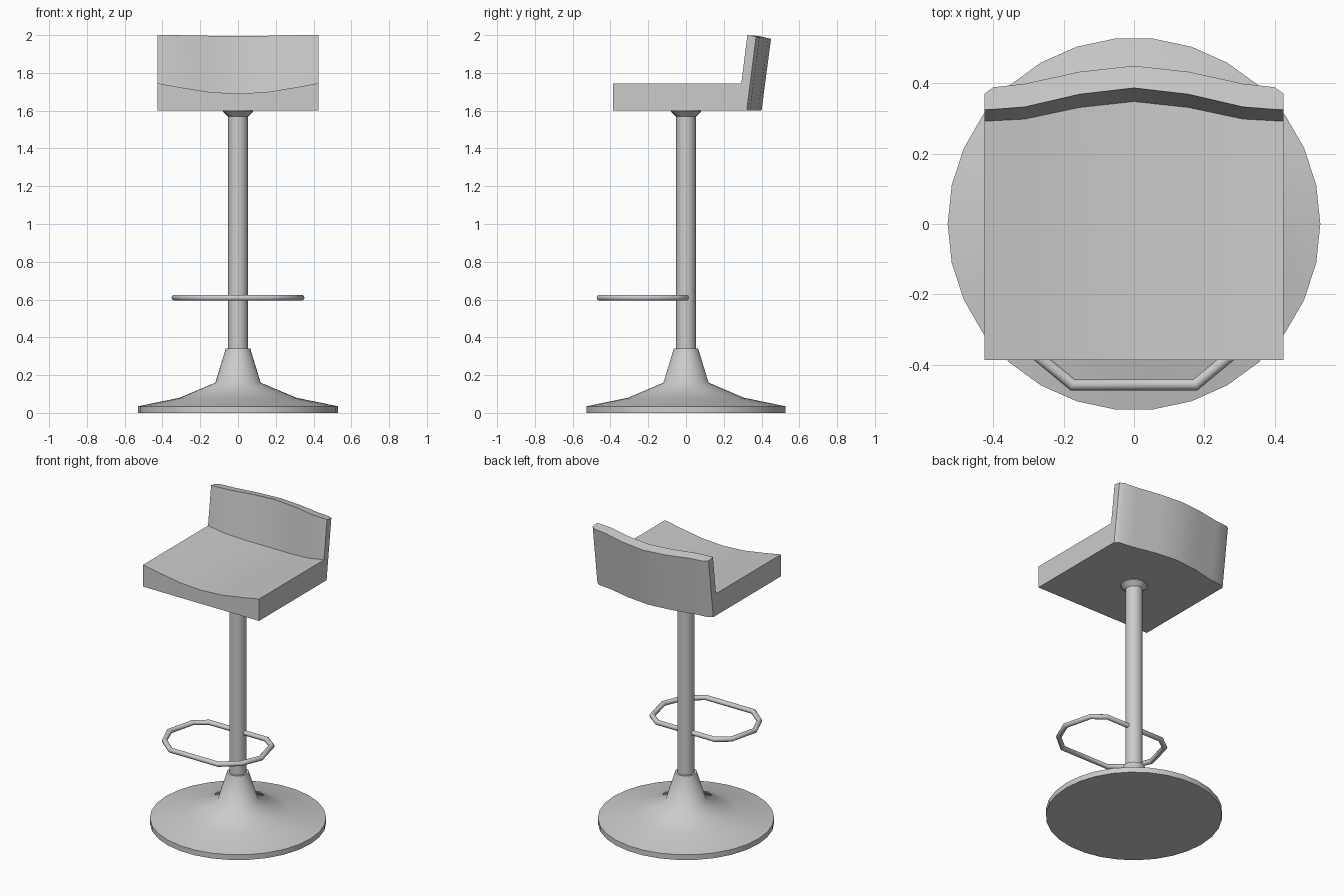
import bpy, bmesh, math

if "Cube" in bpy.data.objects:
    bpy.data.objects.remove(bpy.data.objects["Cube"])


def finish(name, verts, faces, angle=40):
    mesh = bpy.data.meshes.new(name)
    mesh.from_pydata(verts, [], faces)
    bm = bmesh.new()
    bm.from_mesh(mesh)
    bmesh.ops.recalc_face_normals(bm, faces=bm.faces)
    bm.to_mesh(mesh)
    bm.free()
    ob = bpy.data.objects.new(name, mesh)
    bpy.context.collection.objects.link(ob)
    bpy.ops.object.select_all(action='DESELECT')
    ob.select_set(True)
    bpy.context.view_layer.objects.active = ob
    bpy.ops.object.shade_smooth_by_angle(angle=math.radians(angle))
    return ob


def loft(name, rings, closed=False, angle=40):
    """Skin equal-length closed rings; cap the ends unless closed."""
    n, m = len(rings[0]), len(rings)
    verts = [p for r in rings for p in r]
    faces = []
    for i in range(m if closed else m - 1):
        a, b = i * n, (i + 1) % m * n
        faces += [(a + k, a + (k + 1) % n, b + (k + 1) % n, b + k) for k in range(n)]
    if not closed:
        faces += [tuple(range(n)), tuple(range((m - 1) * n, m * n))]
    return finish(name, verts, faces, angle)


def lathe(name, profile, sides, angle=40):
    step = math.tau / sides
    return loft(name, [[(r * math.cos(k * step), r * math.sin(k * step), z)
                        for k in range(sides)] for r, z in profile], angle=angle)


# Trumpet base, column and mounting flange
lathe("base", [(0.53, 0), (0.53, 0.035), (0.31, 0.08), (0.12, 0.16),
               (0.065, 0.34), (0.05, 0.34)], 30, 58)
lathe("column", [(0.052, 0.3), (0.052, 1.6)], 24)
lathe("flange", [(0.052, 1.568), (0.08, 1.595), (0.08, 1.605)], 24)

# Footrest: closed tube loop passing through the column
half = [(0.21, 0), (0.29, -0.06), (0.335, -0.24), (0.28, -0.37), (0.175, -0.457)]
path = half + [(-x, y) for x, y in reversed(half)]
rings = []
for i, (x, y) in enumerate(path):
    (px, py), (nx, ny) = path[i - 1], path[(i + 1) % len(path)]
    d1 = math.atan2(y - py, x - px)
    d2 = math.atan2(ny - y, nx - x)
    turn = (d2 - d1 + math.pi) % math.tau - math.pi
    side = d1 + turn / 2 + math.pi / 2
    miter = 1 / math.cos(turn / 2)
    ring = []
    for k in range(10):
        t = k * math.tau / 10
        o = 0.016 * math.cos(t) * miter
        ring.append((x + o * math.cos(side), y + o * math.sin(side),
                     0.61 + 0.016 * math.sin(t)))
    rings.append(ring)
loft("footrest", rings, closed=True, angle=60)

# Shared stations across the width: x, seat top z, backrest front y, back y
right = [(0, 1.69, 0.387, 0.45), (0.155, 1.699, 0.369, 0.433),
         (0.31, 1.724, 0.333, 0.399), (0.40, 1.741, 0.326, 0.389),
         (0.425, 1.745, 0.325, 0.371)]
stations = [(-s[0],) + s[1:] for s in reversed(right[1:])] + right
LEAN = 0.125

# Seat with dished top, running into the backrest
loft("seat", [[(x, -0.387, 1.6), (x, -0.387, z),
               (x, f - LEAN * 0.4 + 0.03, z), (x, f - LEAN * 0.4 + 0.03, 1.6)]
              for x, z, f, b in stations])

# Curved, backward leaning backrest
loft("backrest", [[(x, f - LEAN * 0.4, 1.6), (x, f, 2.0 - 0.08 * (f - 0.325)),
                   (x, b, 2.0 - 0.16 * (b - 0.325)), (x, b - LEAN * 0.4, 1.6)]
                  for x, z, f, b in stations], angle=30)
